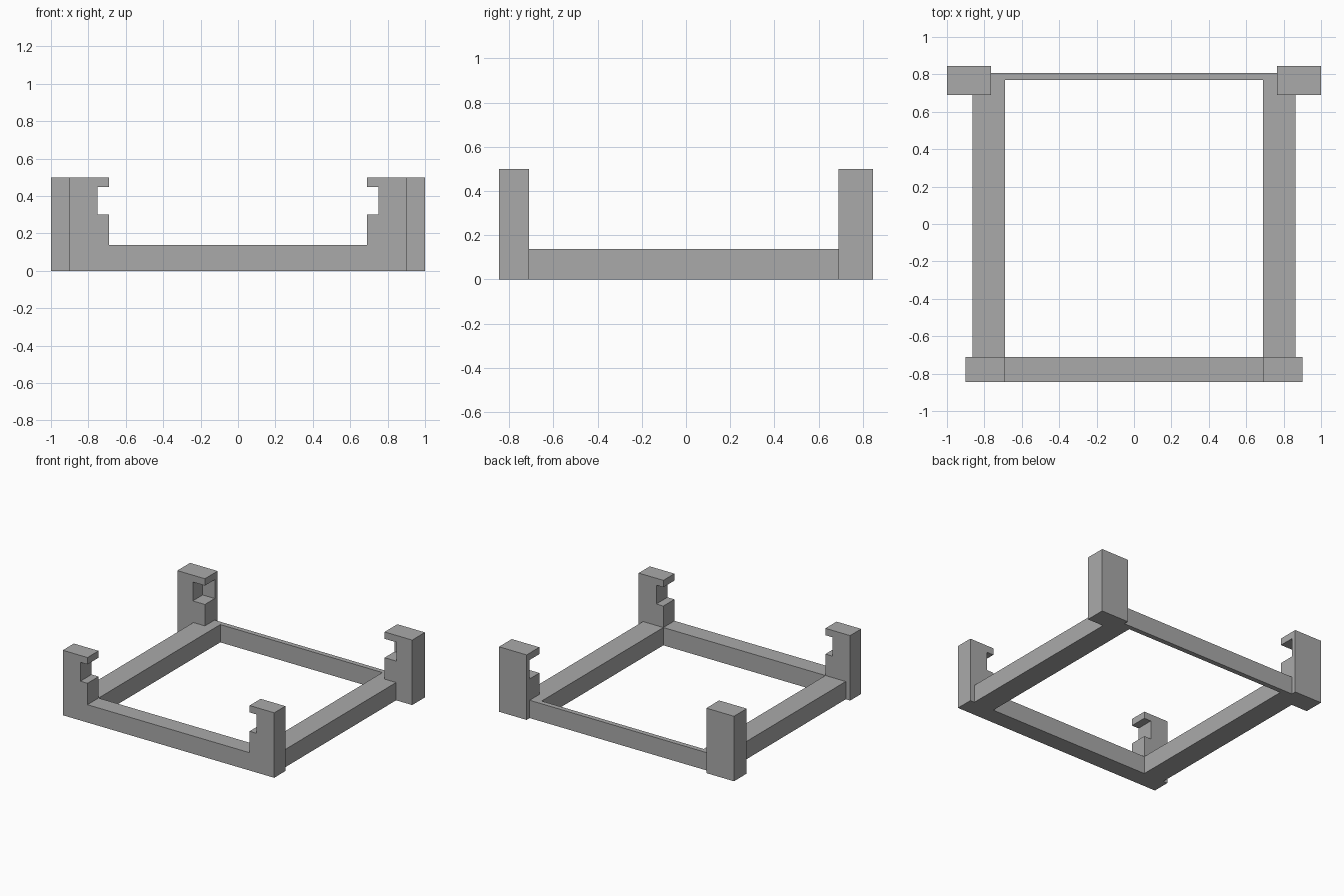
import bpy

cube = bpy.data.objects.get("Cube")
if cube:
    bpy.data.objects.remove(cube, do_unlink=True)

grey = bpy.data.materials.new("plain_grey")
grey.use_nodes = True
colour = (0.4, 0.4, 0.4, 1)
grey.diffuse_color = colour
grey.node_tree.nodes["Principled BSDF"].inputs["Base Color"].default_value = colour


def box(name, x, y, z):
    """Box from (low, high) pairs on each axis."""
    spans = [sorted(s) for s in (x, y, z)]
    bpy.ops.mesh.primitive_cube_add(size=1, location=[(a + b) / 2 for a, b in spans])
    obj = bpy.context.object
    obj.name = name
    obj.scale = [b - a for a, b in spans]
    bpy.ops.object.transform_apply(location=False, rotation=False, scale=True)
    obj.data.materials.append(grey)
    return obj


def cut(obj, cutter):
    """Subtract the cutter, then discard it."""
    mod = obj.modifiers.new("notch", "BOOLEAN")
    mod.operation = "DIFFERENCE"
    mod.solver = "EXACT"
    mod.object = cutter
    bpy.context.view_layer.objects.active = obj
    bpy.ops.object.modifier_apply(modifier=mod.name)
    bpy.data.objects.remove(cutter, do_unlink=True)


FRONT, BACK = -0.845, 0.845
INNER = 0.69
BEAM_Z = (0, 0.137)
POST_Z = (0, 0.5)
NOTCH_Z = (0.302, 0.447)

# Front and back beams
box("front_beam", (-INNER, INNER), (FRONT, -0.71), BEAM_Z)
box("back_beam", (-0.765, 0.765), (0.77, 0.808), BEAM_Z)

for side, s in (("left", 1), ("right", -1)):
    # Side beams
    box(side + "_beam", (s * INNER, s * 0.863), (-0.71, 0.77), BEAM_Z)

    # Front post, notched right through
    post = box("front_post_" + side, (s * INNER, s * 0.9), (FRONT, -0.71), POST_Z)
    cut(post, box("cutter", (s * 0.6, s * 0.75), (-1, -0.6), NOTCH_Z))

    # Back post, notch closed by a thin rear wall
    post = box("back_post_" + side, (s * 0.765, s), (INNER, BACK), POST_Z)
    cut(post, box("cutter", (s * 0.6, s * 0.868), (0.6, 0.81), NOTCH_Z))
